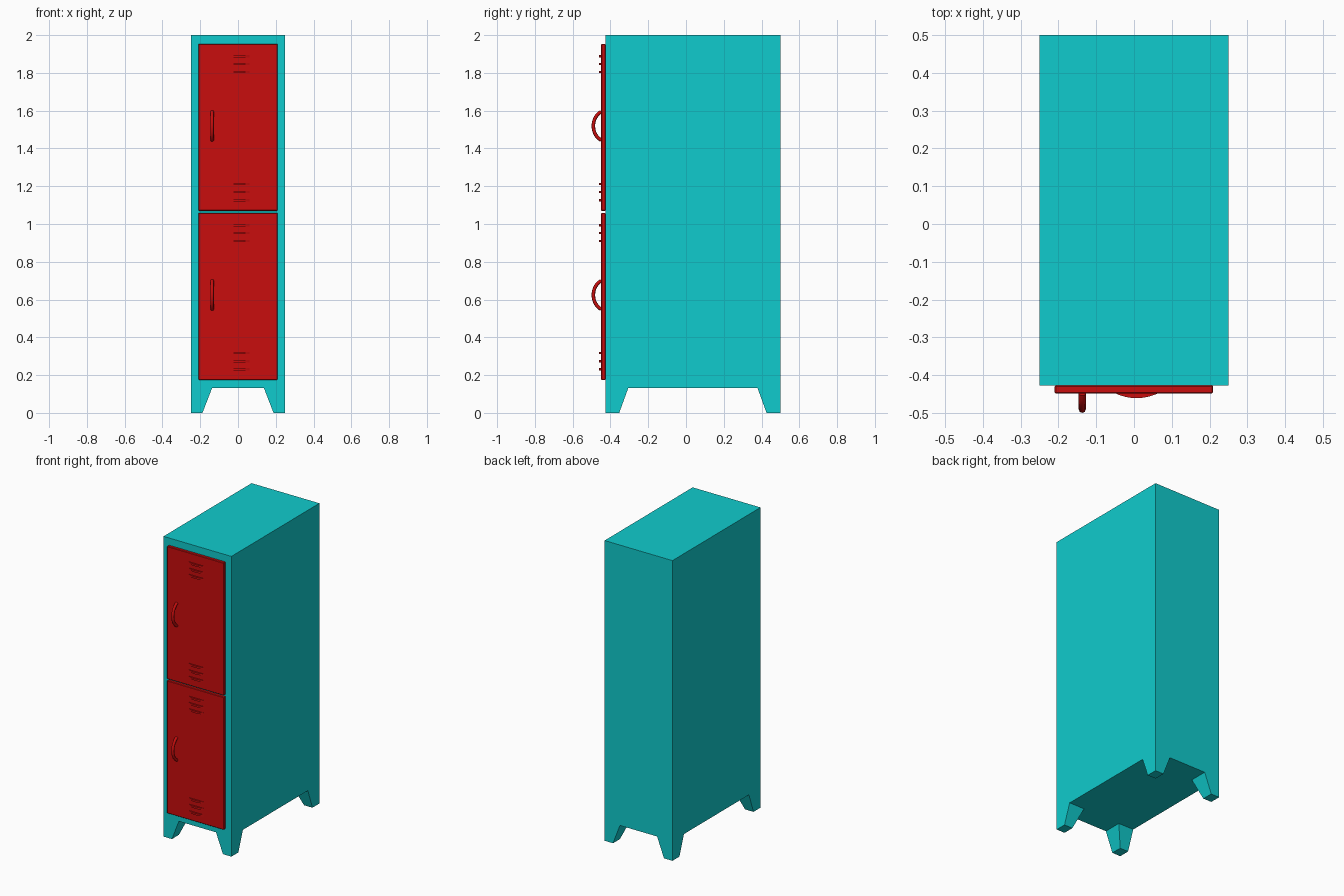
import bpy, bmesh, math
from mathutils import Vector

if "Cube" in bpy.data.objects:
    bpy.data.objects.remove(bpy.data.objects["Cube"])


def material(name, color):
    m = bpy.data.materials.new(name)
    m.diffuse_color = color
    m.use_nodes = True
    m.node_tree.nodes["Principled BSDF"].inputs["Base Color"].default_value = m.diffuse_color
    return m


CYAN = material("cyan_paint", (0.005, 0.6, 0.61, 1))
RED = material("red_paint", (0.58, 0.004, 0.004, 1))


def add_object(name, bm, mat):
    bmesh.ops.recalc_face_normals(bm, faces=bm.faces[:])
    mesh = bpy.data.meshes.new(name)
    bm.to_mesh(mesh)
    bm.free()
    mesh.materials.append(mat)
    ob = bpy.data.objects.new(name, mesh)
    bpy.context.collection.objects.link(ob)
    return ob


def box(lo, hi):
    bm = bmesh.new()
    bmesh.ops.create_cube(bm, size=1)
    lo, hi = Vector(lo), Vector(hi)
    for v in bm.verts:
        v.co = (lo + hi) / 2 + v.co * (hi - lo)
    return bm


# Cabinet with tapered feet extruded from the corners of its underside
FRONT, BACK, FLOOR = -0.427, 0.5, 0.132
cy = (FRONT + BACK) / 2
bm = box((-0.25, FRONT, FLOOR), (0.25, BACK, 2))
for co, no in [((s * 0.137, 0, 0), (1, 0, 0)) for s in (-1, 1)] + \
              [((0, cy + s * 0.342, 0), (0, 1, 0)) for s in (-1, 1)]:
    bmesh.ops.bisect_plane(bm, geom=bm.verts[:] + bm.edges[:] + bm.faces[:],
                           plane_co=co, plane_no=no)
corners = []
for f in bm.faces:
    c = f.calc_center_median()
    if c.z < FLOOR + 0.001 and abs(c.x) > 0.14 and abs(c.y - cy) > 0.35:
        corners.append(f)
for f in bmesh.ops.extrude_discrete_faces(bm, faces=corners)["faces"]:
    for v in f.verts:
        v.co.z = 0
        if abs(v.co.x) < 0.2:
            v.co.x = math.copysign(0.188, v.co.x)
        if abs(v.co.y - cy) < 0.4:
            v.co.y = cy + math.copysign(0.39, v.co.y - cy)
bmesh.ops.dissolve_limit(bm, angle_limit=0.01, verts=bm.verts[:], edges=bm.edges[:])
add_object("cabinet", bm, CYAN)


def door(name, z0):
    # Door panel
    ob = add_object(name, box((-0.21, -0.449, z0), (0.209, FRONT, z0 + 0.884)), RED)
    bev = ob.modifiers.new("edge", "BEVEL")
    bev.width, bev.segments = 0.003, 1

    # Curved vent louvers, three at the top and three at the bottom
    half, sag, n = 0.057, 0.013, 12
    bm = bmesh.new()
    for z in (0.056, 0.099, 0.142, 0.735, 0.777, 0.818):
        pts = []
        for i in range(n + 1):
            t = -1 + 2 * i / n
            pts.append((0.007 + half * t, -0.448 - sag * (1 - t * t)))
        f = bm.faces.new([bm.verts.new((x, y, z0 + z - 0.006)) for x, y in pts])
        ext = bmesh.ops.extrude_face_region(bm, geom=[f], use_keep_orig=True)["geom"]
        for v in ext:
            if isinstance(v, bmesh.types.BMVert):
                v.co.z += 0.012
    add_object(name + "_vents", bm, RED)

    # Arched pull handle
    curve = bpy.data.curves.new(name + "_handle", "CURVE")
    curve.dimensions = "3D"
    curve.bevel_depth, curve.bevel_resolution = 0.0095, 2
    curve.use_fill_caps = True
    sp = curve.splines.new("POLY")
    sp.points.add(16)
    r, a = 0.082, math.radians(66)
    for i, p in enumerate(sp.points):
        t = -a + 2 * a * i / 16
        p.co = (-0.137, -0.4905 + r * 0.85 * (1 - math.cos(t)),
                z0 + 0.449 + r * math.sin(t), 1)
        p.radius = 1
    curve.materials.append(RED)
    h = bpy.data.objects.new(name + "_handle", curve)
    bpy.context.collection.objects.link(h)
    bpy.ops.object.select_all(action="DESELECT")
    bpy.context.view_layer.objects.active = h
    h.select_set(True)
    bpy.ops.object.convert(target="MESH")
    bpy.ops.object.shade_smooth_by_angle(angle=math.radians(50))


door("lower_door", 0.175)
door("upper_door", 1.07)
